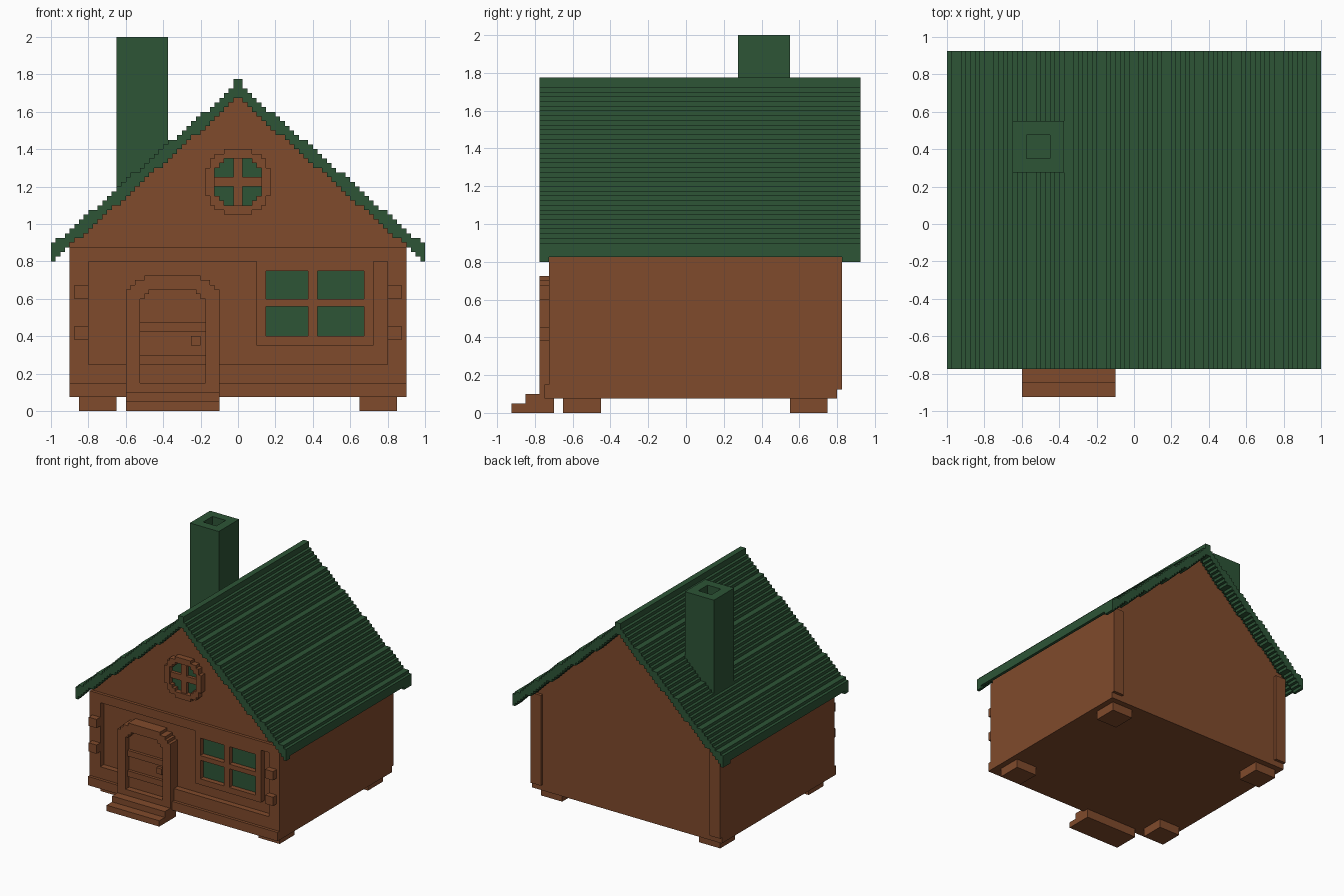
import bpy, bmesh
from mathutils import Vector

cube = bpy.data.objects.get("Cube")
if cube:
    bpy.data.objects.remove(cube, do_unlink=True)

CELL = 0.025


def material(name, rgb):
    mat = bpy.data.materials.new(name)
    mat.use_nodes = True
    mat.diffuse_color = (*rgb, 1)
    mat.node_tree.nodes["Principled BSDF"].inputs["Base Color"].default_value = (*rgb, 1)
    return mat


BROWN = material("wood brown", (0.216, 0.069, 0.025))
GREEN = material("roof green", (0.026, 0.089, 0.037))


def finish(name, bm, mat):
    bmesh.ops.recalc_face_normals(bm, faces=bm.faces)
    mesh = bpy.data.meshes.new(name)
    bm.to_mesh(mesh)
    bm.free()
    mesh.materials.append(mat)
    obj = bpy.data.objects.new(name, mesh)
    bpy.context.collection.objects.link(obj)
    return obj


def box(name, x, y, z, mat=BROWN):
    bm = bmesh.new()
    bmesh.ops.create_cube(bm, size=1)
    for v in bm.verts:
        v.co = Vector([a + (b - a) * (c + 0.5) for (a, b), c in zip((x, y, z), v.co)])
    return finish(name, bm, mat)


def extrude_y(bm, depth):
    result = bmesh.ops.extrude_face_region(bm, geom=bm.faces[:])
    moved = [g for g in result["geom"] if isinstance(g, bmesh.types.BMVert)]
    bmesh.ops.translate(bm, verts=moved, vec=(0, depth, 0))


def prism(name, outline, y, mat=BROWN):
    bm = bmesh.new()
    bm.faces.new([bm.verts.new((px, y[0], pz)) for px, pz in outline])
    extrude_y(bm, y[1] - y[0])
    return finish(name, bm, mat)


def stepped(name, inside, x, y, z, mat=BROWN):
    """Plate made of the small square cells whose centres pass a test."""
    bm = bmesh.new()
    verts = {}

    def vert(i, k):
        if (i, k) not in verts:
            verts[i, k] = bm.verts.new((i * CELL, y[0], k * CELL))
        return verts[i, k]

    for i in range(round(x[0] / CELL), round(x[1] / CELL)):
        for k in range(round(z[0] / CELL), round(z[1] / CELL)):
            if inside((i + 0.5) * CELL, (k + 0.5) * CELL):
                bm.faces.new([vert(i, k), vert(i + 1, k), vert(i + 1, k + 1), vert(i, k + 1)])
    extrude_y(bm, y[1] - y[0])
    return finish(name, bm, mat)


def interpolate(points, t):
    for (a, u), (b, v) in zip(points, points[1:]):
        if t <= b:
            return u + (v - u) * (t - a) / (b - a)
    return points[-1][1]


# Roof: stepped slab, with deeper rims over both gables
TOP = [(0, 1.75), (0.375, 1.43), (0.65, 1.185), (0.95, 0.92), (1, 0.9)]
UNDER = [(0, 1.675), (0.9, 0.88), (1, 0.8)]


def roof_section(drop):
    def inside(x, z):
        x = abs(x)
        top = 1.775 if x < CELL else interpolate(TOP, x)
        return interpolate(UNDER, x) + CELL - drop < z < top
    return inside


for label, drop, y in (("roof", 0, (-0.725, 0.825)),
                       ("front_roof_rim", CELL, (-0.775, -0.725)),
                       ("back_roof_rim", CELL, (0.825, 0.925))):
    stepped(label, roof_section(drop), (-1, 1), y, (0.8, 1.775), GREEN)

# Chimney: four walls around an open flue
cx, cy = (-0.65, -0.375), (0.275, 0.55)
fx, fy = (-0.575, -0.45), (0.35, 0.475)
cz = (1.0, 2.0)
box("chimney_left", (fx[1], cx[1]), cy, cz, GREEN)
box("chimney_right", (cx[0], fx[0]), cy, cz, GREEN)
box("chimney_front", fx, (cy[0], fy[0]), cz, GREEN)
box("chimney_back", fx, (fy[1], cy[1]), cz, GREEN)
box("chimney_flue_floor", fx, fy, (1.0, 1.8), GREEN)

# House body and gable
box("house_body", (-0.9, 0.9), (-0.675, 0.8), (0.075, 0.875))
prism("gable", [(-0.9, 0.875), (0.9, 0.875), (0.9, 0.92), (0, 1.71), (-0.9, 0.92)],
      (-0.7, 0.8))

# Front framing
FRAME = (-0.725, -0.675)
box("base_beam", (-0.9, 0.9), (-0.75, -0.675), (0.075, 0.15))
box("sill_beam", (-0.9, 0.9), FRAME, (0.15, 0.25))
box("top_beam", (-0.9, 0.9), FRAME, (0.8, 0.875))

for side, s in (("left", 1), ("right", -1)):
    post = sorted((s * 0.8, s * 0.9))
    box(side + "_front_post", post, FRAME, (0.25, 0.8))
    box(side + "_back_post", post, (0.8, 0.825), (0.125, 0.9))
    for z in (0.38, 0.6):
        box(side + "_log_end", sorted((s * 0.8, s * 0.875)), (-0.775, -0.725), (z, z + 0.075))
    for label, y in (("front", -0.65), ("back", 0.55)):
        box(f"{side}_{label}_foot", sorted((s * 0.65, s * 0.85)), (y, y + 0.2), (0, 0.075))

# Large window
box("window_glass", (0.15, 0.675), (-0.682, -0.675), (0.4, 0.75), GREEN)
for label, x, z in (("left", (0.675, 0.725), (0.35, 0.8)),
                    ("right", (0.1, 0.15), (0.35, 0.8)),
                    ("top", (0.15, 0.675), (0.75, 0.8)),
                    ("bottom", (0.15, 0.675), (0.35, 0.4))):
    box("window_frame_" + label, x, FRAME, z)
box("window_upright", (0.375, 0.425), FRAME, (0.4, 0.75))
box("window_crossbar", (0.15, 0.675), FRAME, (0.56, 0.6))

# Round attic window
WZ = 1.225
stepped("attic_window_ring", lambda x, z: 0.132 < (x * x + (z - WZ) ** 2) ** 0.5 < 0.18,
        (-0.2, 0.2), (-0.75, -0.7), (1.0, 1.45))
stepped("attic_window_glass", lambda x, z: x * x + (z - WZ) ** 2 < 0.14 ** 2,
        (-0.2, 0.2), (-0.708, -0.7), (1.0, 1.45), GREEN)
box("attic_window_upright", (-0.025, 0.025), (-0.735, -0.7), (1.075, 1.375))
box("attic_window_crossbar", (-0.15, 0.15), (-0.735, -0.7), (1.2, 1.25))

# Door with stepped arch
DX = -0.35


def arch(half, spring, rise):
    def inside(x, z):
        u = abs(x - DX) / half
        return u < 1 and z < spring + rise * (1 - u ** 2.5) ** 0.5
    return inside


outer, inner = arch(0.25, 0.59, 0.14), arch(0.175, 0.58, 0.075)
stepped("door_frame", lambda x, z: outer(x, z) and (z < 0.15 or not inner(x, z)),
        (-0.6, -0.1), (-0.775, -0.675), (0.1, 0.75))
stepped("door_panel", inner, (-0.525, -0.175), (-0.725, -0.675), (0.15, 0.675))
for z in (0.25, 0.425):
    box("door_batten", (-0.525, -0.175), (-0.75, -0.725), (z, z + 0.05))
box("door_knob", (-0.25, -0.2), (-0.75, -0.725), (0.35, 0.4))

# Steps
box("lower_step", (-0.6, -0.1), (-0.925, -0.7), (0, 0.05))
box("upper_step", (-0.6, -0.1), (-0.85, -0.7), (0.05, 0.1))
